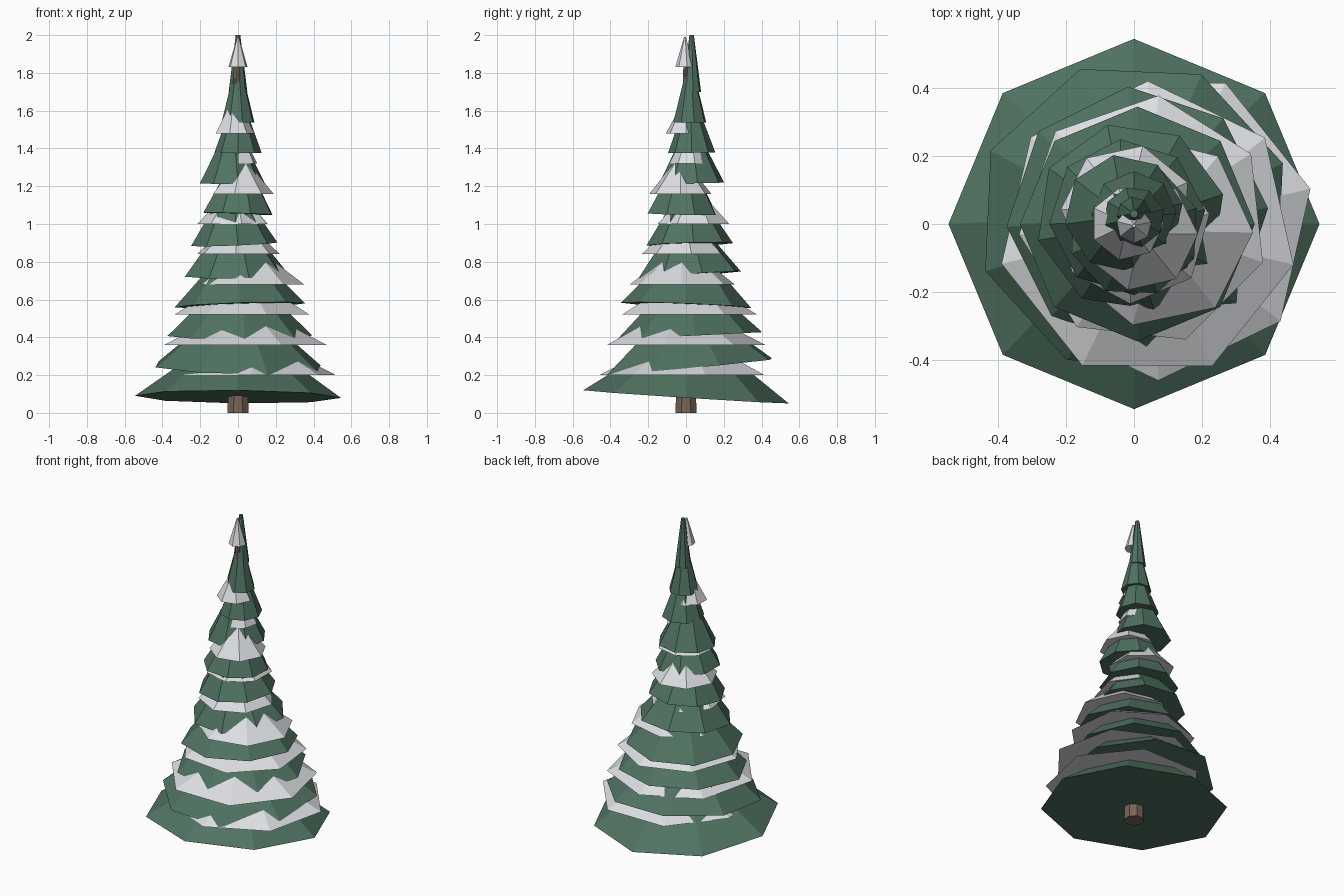
import bpy
import bmesh
from math import cos, sin, radians, tau

default_cube = bpy.data.objects.get("Cube")
if default_cube:
    bpy.data.objects.remove(default_cube, do_unlink=True)


def make_material(name, color):
    material = bpy.data.materials.new(name)
    material.use_nodes = True
    material.diffuse_color = (*color, 1)
    shader = material.node_tree.nodes["Principled BSDF"]
    shader.inputs["Base Color"].default_value = (*color, 1)
    return material


pine_green = make_material("pine green", (0.08, 0.17, 0.12))
snow_white = make_material("snow white", (0.72, 0.73, 0.76))
bark_brown = make_material("bark brown", (0.19, 0.13, 0.09))


def faceted_cone(name, material, sides, radius, top_radius, height, location, spin=0, tilt=(0, 0)):
    """Closed flat-shaded frustum whose base ring is centred on location."""
    mesh = bpy.data.meshes.new(name)
    bm = bmesh.new()
    rings = []
    for ring_radius, z in ((radius, 0), (top_radius, height)):
        angles = [radians(spin) + tau * i / sides for i in range(sides)]
        rings.append([bm.verts.new((ring_radius * cos(a), ring_radius * sin(a), z)) for a in angles])
    bottom, top = rings
    bm.faces.new(bottom[::-1])
    bm.faces.new(top)
    for i in range(sides):
        j = (i + 1) % sides
        bm.faces.new((bottom[i], bottom[j], top[j], top[i]))
    bm.to_mesh(mesh)
    bm.free()
    mesh.materials.append(material)
    cone = bpy.data.objects.new(name, mesh)
    cone.location = location
    cone.rotation_euler = (tilt[0], tilt[1], 0)
    bpy.context.scene.collection.objects.link(cone)
    return cone


# Trunk tapering through the whole tree
faceted_cone("trunk", bark_brown, 8, 0.06, 0.015, 1.85, (0, 0, 0), spin=22.5)

# Branch tiers: radius, centre x, centre y, spin, tilt about x, tilt about y
branch_tiers = [
    (0.545, 0, 0, 0, -0.064, 0.01),
    (0.465, 0, 0.02, 20, 0.09, 0.02),
    (0.385, 0.01, 0.02, 4, 0.05, 0),
    (0.345, 0.01, 0, 0, -0.04, -0.03),
    (0.28, -0.01, 0.02, 14, 0.07, -0.02),
    (0.23, -0.02, 0.02, 5, 0.03, -0.04),
    (0.195, 0, -0.02, 20, -0.02, 0.03),
    (0.175, -0.03, 0.03, 10, 0.02, 0),
    (0.125, 0, 0.03, 0, 0.02, 0),
    (0.09, 0, 0.02, 15, 0, 0),
    (0.05, 0, 0.03, 8, 0, 0),
]
for k, (radius, x, y, spin, tilt_x, tilt_y) in enumerate(branch_tiers):
    faceted_cone(f"branch_tier_{k + 1}", pine_green, 8, radius, 0.012, 0.38 - 0.008 * k,
                 (x, y, 0.085 + 0.1615 * k), spin, (tilt_x, tilt_y))

# Snow layers resting on the tiers: radius, centre x, centre y, spin
snow_layers = [
    (0.46, 0.07, 0, 13),
    (0.44, 0.04, -0.02, -13),
    (0.37, 0.03, 0.01, 32),
    (0.285, 0.065, -0.02, -1),
    (0.225, 0, -0.01, 10),
    (0.195, -0.02, 0.04, 25),
    (0.168, 0.02, -0.03, 0),
    (0.105, 0, 0.02, 15),
    (0.108, -0.02, 0, 0),
    (0.055, 0, 0.02, 20),
    (0.052, 0, -0.005, 12),
]
for k, (radius, x, y, spin) in enumerate(snow_layers):
    crown = k == len(snow_layers) - 1
    faceted_cone(f"snow_layer_{k + 1}", snow_white, 7, radius, 0.005, 0.16 if crown else 0.23 - 0.005 * k,
                 (x, y, 0.2 + 0.16 * k + (0.03 if crown else 0)), spin)
